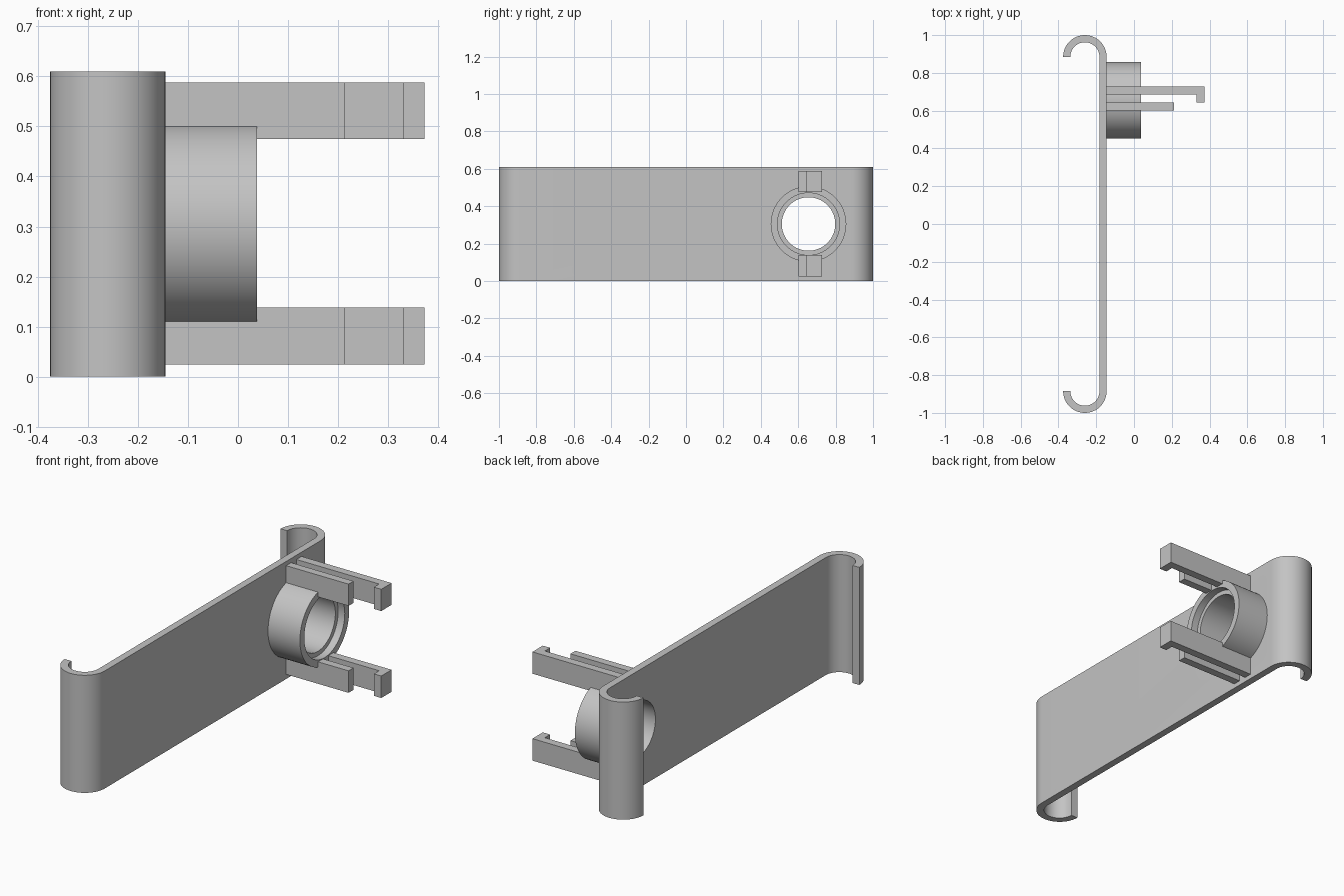
import bpy, bmesh
from math import sin, cos, pi, radians
from mathutils import Matrix, Vector

cube = bpy.data.objects.get("Cube")
if cube:
    bpy.data.objects.remove(cube)

grey = bpy.data.materials.new("plain_grey")
grey.use_nodes = True
GREY = (0.55, 0.55, 0.55, 1)
grey.diffuse_color = GREY
grey.node_tree.nodes["Principled BSDF"].inputs["Base Color"].default_value = GREY

HEIGHT = 0.61
MID = HEIGHT / 2
RING_Y = 0.655
BORE = 0.143
PLATE_FACE = -0.145


def finish(name, bm):
    """Turn a bmesh into a named grey object."""
    bmesh.ops.recalc_face_normals(bm, faces=bm.faces)
    mesh = bpy.data.meshes.new(name)
    bm.to_mesh(mesh)
    bm.free()
    mesh.materials.append(grey)
    obj = bpy.data.objects.new(name, mesh)
    bpy.context.collection.objects.link(obj)
    return obj


def activate(obj):
    bpy.ops.object.select_all(action='DESELECT')
    obj.select_set(True)
    bpy.context.view_layer.objects.active = obj


def smooth(obj):
    activate(obj)
    bpy.ops.object.shade_smooth_by_angle(angle=radians(30))


def prism(name, outline, z0, z1):
    """Extrude an outline in the ground plane from z0 up to z1."""
    bm = bmesh.new()
    face = bm.faces.new([bm.verts.new((x, y, z0)) for x, y in outline])
    top = bmesh.ops.extrude_face_region(bm, geom=[face])["geom"]
    verts = [v for v in top if isinstance(v, bmesh.types.BMVert)]
    bmesh.ops.translate(bm, verts=verts, vec=(0, 0, z1 - z0))
    return finish(name, bm)


# Long plate with a curled hook at each end
def hook(radius, steps=32):
    angles = [pi * i / steps for i in range(steps + 1)]
    return [(-0.26 + radius * cos(a), 0.885 + radius * sin(a)) for a in angles]


outer, inner = hook(0.115), hook(0.077)
half = outer + inner[::-1]
mirrored = [(x, -y) for x, y in reversed(half)]
plate = prism("hooked_plate", half + mirrored, 0, HEIGHT)

# Round hole through the plate
bm = bmesh.new()
turn = Matrix.Translation((PLATE_FACE, RING_Y, MID)) @ Matrix.Rotation(pi / 2, 4, 'Y')
bmesh.ops.create_cone(bm, cap_ends=True, segments=64, radius1=BORE, radius2=BORE,
                      depth=0.2, matrix=turn)
cutter = finish("hole_cutter", bm)
cutter.hide_render = True
cut = plate.modifiers.new("hole", 'BOOLEAN')
cut.operation = 'DIFFERENCE'
cut.solver = 'EXACT'
cut.object = cutter
activate(plate)
bpy.ops.object.modifier_apply(modifier=cut.name)
bpy.data.objects.remove(cutter)
smooth(plate)

# Round collar with a shallow recess in its outer rim
bm = bmesh.new()
section = [(PLATE_FACE, BORE), (0, BORE), (0, 0.166),
           (0.038, 0.166), (0.038, 0.202), (PLATE_FACE, 0.202)]
verts = [bm.verts.new((x, RING_Y, MID + r)) for x, r in section]
edges = [bm.edges.new((v, verts[i - 1])) for i, v in enumerate(verts)]
bmesh.ops.spin(bm, geom=verts + edges, cent=Vector((0, RING_Y, MID)), axis=(1, 0, 0),
               angle=2 * pi, steps=64, use_merge=True)
bmesh.ops.remove_doubles(bm, verts=bm.verts, dist=0.0001)
smooth(finish("collar", bm))

# Paired clip arms above and below the collar
ROOT = PLATE_FACE - 0.01
short_arm = [(ROOT, 0.602), (0.213, 0.602), (0.213, 0.643), (ROOT, 0.643)]
long_arm = [(ROOT, 0.686), (0.33, 0.686), (0.33, 0.643),
            (0.372, 0.643), (0.372, 0.728), (ROOT, 0.728)]
for level, z0, z1 in (("upper", 0.475, 0.588), ("lower", 0.024, 0.138)):
    prism(level + "_short_arm", short_arm, z0, z1)
    prism(level + "_hooked_arm", long_arm, z0, z1)
